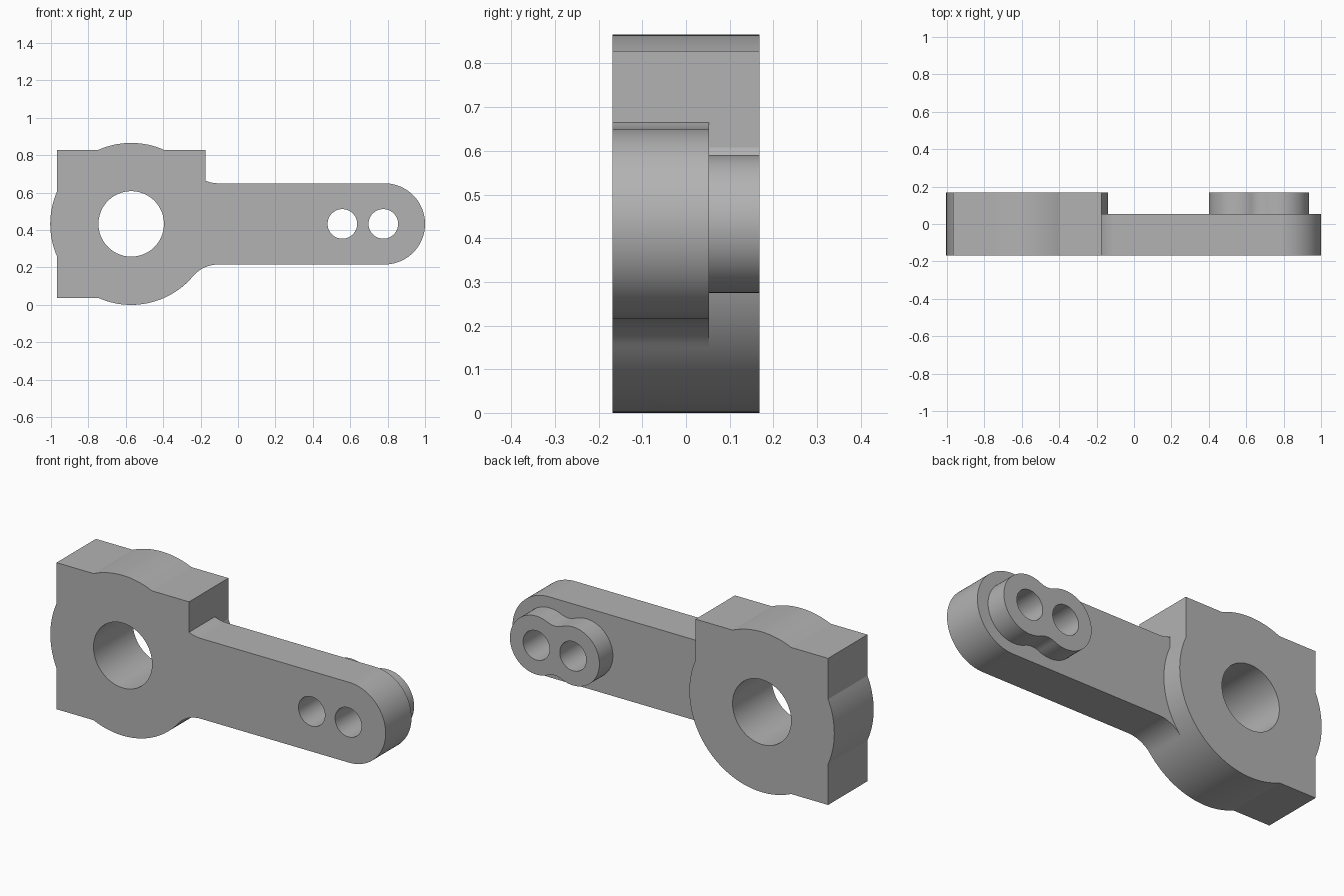
import bpy, bmesh
from math import cos, sin, acos, asin, atan2, hypot, pi, radians

cube = bpy.data.objects.get("Cube")
if cube:
    bpy.data.objects.remove(cube)

# Main dimensions
FRONT, STEP, BACK = -0.168, 0.053, 0.168
MID = 0.433                             # height of the centre line
HUB_X, HUB_R, BLOCK = -0.571, 0.433, 0.396
ARM_R, TIP_X, FILLET_X = 0.217, 0.783, -0.105
PIN_X, PIN_R, BOSS_R = (0.558, 0.777), 0.079, 0.158


def arc(cx, cz, r, start, end):
    """Points along an arc, angles in radians."""
    n = max(4, round(abs(end - start) / radians(3)))
    return [(cx + r * cos(start + (end - start) * i / n),
             cz + r * sin(start + (end - start) * i / n)) for i in range(n + 1)]


def prism(name, outline, y0, y1):
    """Extrude an x-z outline from y0 to y1."""
    bm = bmesh.new()
    face = bm.faces.new([bm.verts.new((x, y0, z)) for x, z in outline])
    moved = bmesh.ops.extrude_face_region(bm, geom=[face])["geom"]
    bmesh.ops.translate(bm, vec=(0, y1 - y0, 0),
                        verts=[v for v in moved if isinstance(v, bmesh.types.BMVert)])
    bmesh.ops.recalc_face_normals(bm, faces=bm.faces)
    mesh = bpy.data.meshes.new(name)
    bm.to_mesh(mesh)
    bm.free()
    obj = bpy.data.objects.new(name, mesh)
    bpy.context.collection.objects.link(obj)
    return obj


def combine(target, tool, operation):
    """Apply a boolean and discard the tool."""
    tool.hide_render = True
    mod = target.modifiers.new(tool.name, "BOOLEAN")
    mod.operation, mod.solver, mod.object = operation, "EXACT", tool
    bpy.context.view_layer.objects.active = target
    bpy.ops.object.modifier_apply(modifier=mod.name)
    bpy.data.objects.remove(tool)


# Hub outline: a round bulging through a square that lacks its lower right corner
bulge = acos(BLOCK / HUB_R)


def hub_arc(middle):
    return arc(HUB_X, MID, HUB_R, middle - bulge, middle + bulge)


top_right = (HUB_X + BLOCK, MID + BLOCK)
hub_left = ([top_right] + hub_arc(pi / 2) + [(HUB_X - BLOCK, MID + BLOCK)]
            + hub_arc(pi) + [(HUB_X - BLOCK, MID - BLOCK)])
hub_outline = hub_left + arc(HUB_X, MID, HUB_R, -pi / 2 - bulge, bulge)

# Fillet tangent to both the hub round and the arm edge
dx = FILLET_X - HUB_X
fillet_r = (dx**2 + ARM_R**2 - HUB_R**2) / (2 * (HUB_R - ARM_R))
drop = ARM_R + fillet_r
tangent = atan2(-drop, dx)
upper_end = -pi / 2 - asin((FILLET_X - top_right[0]) / fillet_r)

# Front layer: hub and arm in one outline
plate_outline = (
    hub_left
    + arc(HUB_X, MID, HUB_R, -pi / 2 - bulge, tangent)
    + arc(FILLET_X, MID - drop, fillet_r, tangent + pi, pi / 2)[1:]
    + arc(TIP_X, MID, ARM_R, -pi / 2, pi / 2)
    + arc(FILLET_X, MID + drop, fillet_r, -pi / 2, upper_end))
lever = prism("lever_arm", plate_outline, FRONT, STEP)

# Rear half of the hub
combine(lever, prism("hub_rear", hub_outline, 0, BACK), "UNION")

# Waisted boss around the two pin holes
half = (PIN_X[1] - PIN_X[0]) / 2
waist_x, waist_r = PIN_X[0] + half, 0.1
rise = ((BOSS_R + waist_r)**2 - half**2) ** 0.5
lean = atan2(rise, half)
boss_outline = (
    arc(PIN_X[1], MID, BOSS_R, lean - pi, pi - lean)
    + arc(waist_x, MID + rise, waist_r, -lean, lean - pi)[1:-1]
    + arc(PIN_X[0], MID, BOSS_R, lean, 2 * pi - lean)
    + arc(waist_x, MID - rise, waist_r, pi - lean, lean)[1:-1])
combine(lever, prism("pin_boss", boss_outline, 0, BACK), "UNION")

# Shaft bore and pin holes
for x, r in [(HUB_X, 0.175)] + [(x, PIN_R) for x in PIN_X]:
    hole = prism("hole_cutter", arc(x, MID, r, 0, 2 * pi)[:-1], FRONT - 0.1, BACK + 0.1)
    combine(lever, hole, "DIFFERENCE")

# Plain grey metal
grey = bpy.data.materials.new("grey_metal")
grey.use_nodes = True
colour = (0.45, 0.45, 0.45, 1)
grey.diffuse_color = colour
grey.node_tree.nodes["Principled BSDF"].inputs["Base Color"].default_value = colour
lever.data.materials.clear()
lever.data.materials.append(grey)

# Smooth rounds with crisp edges
bpy.ops.object.select_all(action="DESELECT")
lever.select_set(True)
bpy.context.view_layer.objects.active = lever
bpy.ops.object.shade_smooth_by_angle(angle=radians(20))
